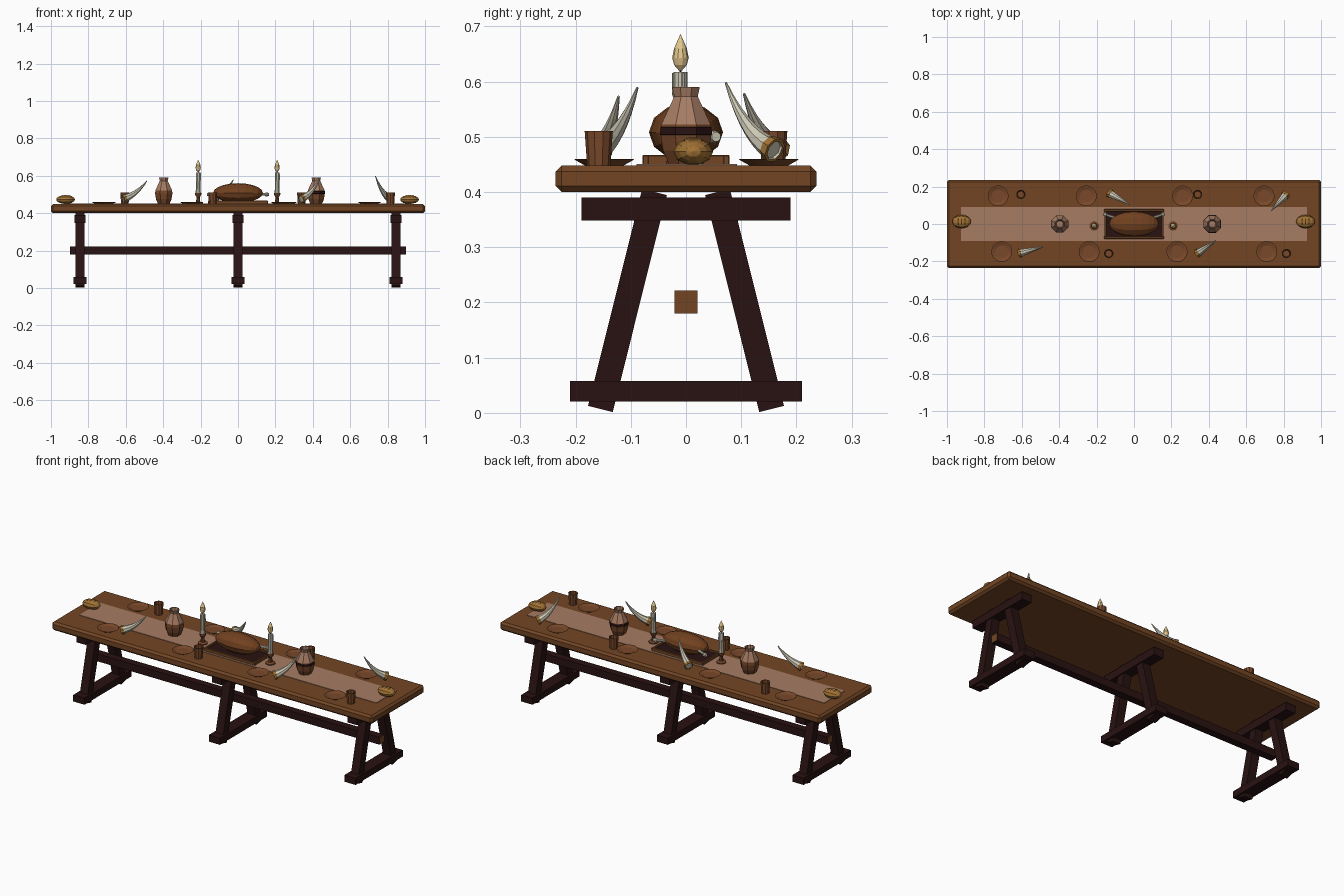
import bpy, bmesh, math
from mathutils import Vector, Matrix

if "Cube" in bpy.data.objects:
    bpy.data.objects.remove(bpy.data.objects["Cube"])


def mat(name, rgb):
    m = bpy.data.materials.new(name)
    m.diffuse_color = (*rgb, 1)
    m.use_nodes = True
    m.node_tree.nodes["Principled BSDF"].inputs["Base Color"].default_value = m.diffuse_color
    return m


WOOD = mat("oak_brown", (0.17, 0.06, 0.017))
DARK = mat("dark_wood", (0.022, 0.006, 0.006))
CLOTH = mat("tan_cloth", (0.38, 0.20, 0.125))
CLAY = mat("clay_brown", (0.19, 0.065, 0.023))
ROAST = mat("roast_brown", (0.165, 0.052, 0.014))
BONE = mat("bone_white", (0.62, 0.59, 0.47))
FLAME = mat("flame_cream", (0.78, 0.58, 0.27))
CRUST = mat("golden_crust", (0.36, 0.17, 0.035))


def finish(name, bm, mats):
    bmesh.ops.recalc_face_normals(bm, faces=bm.faces)
    me = bpy.data.meshes.new(name)
    bm.to_mesh(me)
    bm.free()
    for m in mats:
        me.materials.append(m)
    ob = bpy.data.objects.new(name, me)
    bpy.context.collection.objects.link(ob)
    return ob


def box(name, lo, hi, mats, bevel=0.0, rule=None):
    bm = bmesh.new()
    lo, hi = Vector(lo), Vector(hi)
    s = hi - lo
    bmesh.ops.create_cube(bm, size=1, matrix=Matrix.Translation((lo + hi) / 2) @ Matrix.Diagonal((*s, 1)))
    if bevel:
        bmesh.ops.bevel(bm, geom=bm.edges[:], offset=bevel, segments=1, affect='EDGES')
    bm.normal_update()
    if rule:
        for f in bm.faces:
            f.material_index = rule(f)
    return finish(name, bm, mats)


def rings(name, loops, mats, ids=None):
    """Skin a list of point loops, capping both ends; ids = material per band."""
    bm = bmesh.new()
    vs = [[bm.verts.new(p) for p in lp] for lp in loops]
    n = len(vs[0])
    for k in range(len(vs) - 1):
        for i in range(n):
            j = (i + 1) % n
            f = bm.faces.new((vs[k][i], vs[k][j], vs[k + 1][j], vs[k + 1][i]))
            f.material_index = ids[k] if ids else 0
    for k in (0, -1):
        f = bm.faces.new(vs[k])
        f.material_index = ids[k] if ids else 0
    return finish(name, bm, mats)


def lathe(name, x, y, profile, n, mats, ids=None):
    loops = [[(x + r * math.cos(2 * math.pi * (i + .5) / n), y + r * math.sin(2 * math.pi * (i + .5) / n), z)
              for i in range(n)] for r, z in profile]
    return rings(name, loops, mats, ids)


def tube(name, pts, radii, n, mats, ids=None):
    pts = [Vector(p) for p in pts]
    loops = []
    axis = pts[-1] - pts[0]
    for k, p in enumerate(pts):
        t = pts[min(k + 1, len(pts) - 1)] - pts[max(k - 1, 0)]
        t = t if t.length > 1e-4 else axis
        u = t.cross(Vector((0, 0, 1))).normalized()
        v = t.cross(u).normalized()
        loops.append([p + radii[k] * (math.cos(a) * u + math.sin(a) * v)
                      for a in (2 * math.pi * (i + .5) / n for i in range(n))])
    return rings(name, loops, mats, ids)


def blob(name, c, size, nu, nv, m):
    bm = bmesh.new()
    mx = Matrix.Translation(c) @ Matrix.Diagonal((*size, 1)) @ Matrix.Rotation(math.pi / 2, 4, 'Y')
    bmesh.ops.create_uvsphere(bm, u_segments=nu, v_segments=nv, radius=1, matrix=mx)
    return finish(name, bm, [m])


# table top and cloth runner
box("table_top", (-1, -.236, .40), (1, .236, .448), [WOOD], .011)
box("table_runner", (-.926, -.09, .446), (.926, .092, .4505), [CLOTH])

# three trestle frames
for k, x in enumerate((-.845, 0, .845)):
    box(f"trestle_top_beam_{k}", (x - .03, -.189, .348), (x + .03, .189, .39), [DARK])
    box(f"trestle_foot_beam_{k}", (x - .035, -.21, .021), (x + .035, .21, .058), [DARK])
    for s in (-1, 1):
        a, b = Vector((x, s * .155, .007)), Vector((x, s * .057, .40))
        d = (b - a).normalized()
        w = Vector((0, d.z, -d.y)) * .023
        h = Vector((.024, 0, 0))
        rings(f"trestle_leg_{k}_{'front' if s < 0 else 'back'}",
              [[p + w + h, p + w - h, p - w - h, p - w + h] for p in (a, b)], [DARK])

# long stretcher with bare wood ends
box("stretcher", (-.897, -.021, .18), (.897, .021, .222), [DARK, WOOD],
    rule=lambda f: 1 if abs(f.normal.x) > .5 else 0)

# plates
for k, (x, y) in enumerate(((-.727, .15), (-.255, .15), (.26, .15), (.695, .15),
                            (-.707, -.148), (-.24, -.148), (.23, -.148), (.71, -.148))):
    lathe(f"plate_{k}", x, y, [(.034, .447), (.056, .459), (.052, .4595), (.034, .453)], 16, [CLAY])

# cups
for k, (x, y) in enumerate(((-.605, .158), (.34, .158), (-.135, -.158), (.815, -.158))):
    lathe(f"cup_{k}", x, y, [(.021, .447), (.0255, .51), (.022, .51), (.018, .46)], 10, [CLAY])

# drinking horns: curved taper with a gilded rim and hollow mouth
for k, (mx, my, tx, ty, tz) in enumerate(((-.61, -.156, -.487, -.122, .573), (.34, -.157, .438, -.088, .589),
                                          (.813, .158, .735, .072, .598), (-.132, .165, -.025, .105, .578))):
    m, t = Vector((mx, my, .477)), Vector((tx, ty, tz))
    c = m.lerp(t, .58)
    c.z = .502
    n = 7
    pts = [m * (1 - q) ** 2 + c * 2 * q * (1 - q) + t * q * q for q in (i / n for i in range(n + 1))]
    rad = [.022 * (1 - .9 * i / n) for i in range(n + 1)]
    tube(f"horn_{k}", pts, rad, 8, [BONE])
    d = (pts[1] - pts[0]).normalized()
    rim = [m + d * .012, m - d * .004, m - d * .0041, m + d * .0]
    u = d.cross(Vector((0, 0, 1))).normalized()
    v = d.cross(u)
    rings(f"horn_rim_{k}", [[p + r * (math.cos(a) * u + math.sin(a) * v)
                             for a in (math.pi * (i + .5) / 4 for i in range(8))]
                            for p, r in zip(rim, (.0215, .0245, .0185, .017))],
          [CRUST, BONE], [0, 0, 1])

# jugs: glazed lower body, pale upper body
for k, x in enumerate((-.397, .418)):
    lathe(f"jug_{k}", x, 0, [(.033, .449), (.045, .475), (.05, .505), (.0485, .522), (.027, .565),
                             (.023, .573), (.027, .59), (.022, .59), (.018, .57)],
          8, [CLAY, CLOTH], [0, 0, 0, 1, 1, 1, 1, 1])
lathe("jug_band", .418, 0, [(.049, .503), (.0508, .504), (.0502, .517), (.048, .518)], 8, [DARK])

# candles in holders
for k, x in enumerate((-.213, .209)):
    y = -.01
    lathe(f"candle_holder_{k}", x, y, [(.026, .449), (.026, .456), (.012, .461), (.009, .485),
                                       (.018, .5), (.018, .508)], 10, [CLAY])
    lathe(f"candle_{k}", x, y, [(.015, .506), (.0125, .53), (.0125, .617)], 10, [BONE])
    lathe(f"candle_wick_{k}", x, y, [(.002, .615), (.002, .63)], 5, [DARK])
    lathe(f"candle_flame_{k}", x, y, [(.003, .62), (.0115, .63), (.015, .643), (.0115, .66),
                                      (.005, .675), (.0005, .685)], 10, [FLAME])
    for i, a in enumerate((.4, 2.3, 4.4)):
        lathe(f"wax_drip_{k}_{i}", x + .0125 * math.cos(a), y + .0125 * math.sin(a),
              [(.001, .57), (.0035, .577), (.003, .615)], 6, [BONE])

# serving tray with dark sunken floor
box("tray_floor", (-.15, -.07, .449), (.15, .07, .458), [DARK])
for s in (-1, 1):
    box(f"tray_long_rim_{s}", (-.16, s * .073 - .006, .449), (.16, s * .073 + .006, .467), [WOOD], .002)
    box(f"tray_short_rim_{s}", (s * .153 - .006, -.07, .449), (s * .153 + .006, .07, .467), [WOOD], .002)

# roast with two leg bones
blob("roast", (0, 0, .508), (.133, .067, .052), 12, 10, ROAST)
for s in (-1, 1):
    tube(f"roast_bone_{s}", [(s * .09, .03, .505), (s * .145, .047, .5), (s * .15, .05, .5), (s * .164, .055, .5)],
         [.009, .007, .012, .009], 8, [BONE])

# bread loaves with raised crust ridges
for k, x in enumerate((-.922, .917)):
    blob(f"bread_{k}", (x, .013, .473), (.05, .036, .025), 10, 8, CRUST)
    for i in (-1, 0, 1):
        blob(f"bread_ridge_{k}_{i}", (x + i * .018, .013, .495 - abs(i) * .002), (.004, .018, .004), 6, 4, CRUST)
